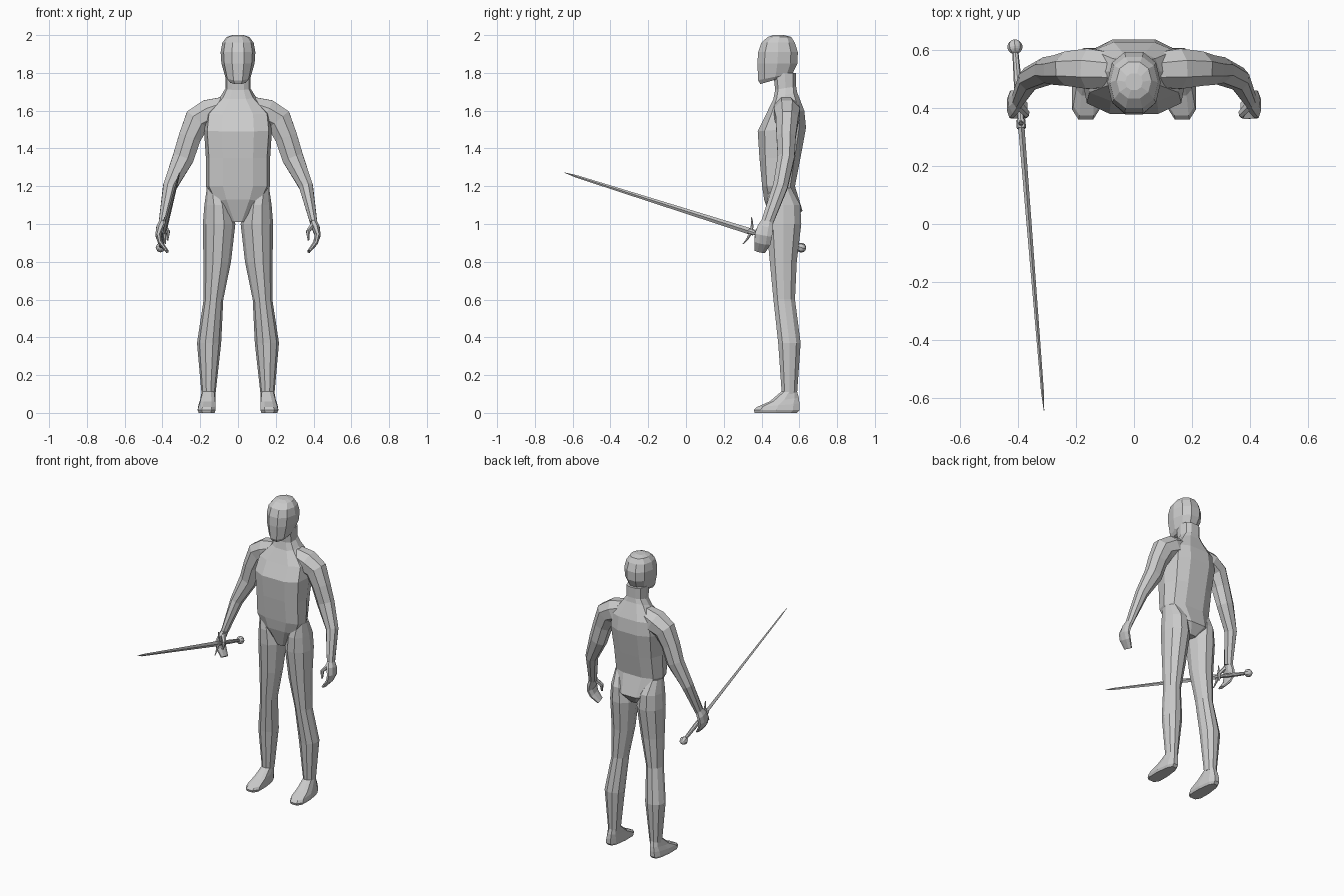
import bpy
import bmesh
from math import sin, cos, tau, copysign
from mathutils import Vector

cube = bpy.data.objects.get("Cube")
if cube:
    bpy.data.objects.remove(cube)

shade = .6
grey = bpy.data.materials.new("plain grey")
grey.use_nodes = True
grey.diffuse_color = (shade, shade, shade, 1)
shader = grey.node_tree.nodes["Principled BSDF"]
shader.inputs["Base Color"].default_value = grey.diffuse_color


def skin(name, rings):
    """Join rings of points into a closed flat-faced mesh."""
    bm = bmesh.new()
    loops = [[bm.verts.new(point) for point in ring] for ring in rings]
    for lower, upper in zip(loops, loops[1:]):
        for i in range(len(lower)):
            bm.faces.new((lower[i - 1], lower[i], upper[i], upper[i - 1]))
    bm.faces.new(loops[0])
    bm.faces.new(loops[-1])
    bmesh.ops.recalc_face_normals(bm, faces=bm.faces)
    mesh = bpy.data.meshes.new(name)
    bm.to_mesh(mesh)
    bm.free()
    mesh.materials.append(grey)
    obj = bpy.data.objects.new(name, mesh)
    bpy.context.collection.objects.link(obj)


def circle(sides, turn=0):
    """Unit points around a circle, turned by a part of one step."""
    angles = [tau * (step + turn) / sides for step in range(sides)]
    return [(cos(angle), sin(angle)) for angle in angles]


def level(z, width, front, back, x=0, tilt=0, square=1, taper=0):
    """Ten-sided ring; tilt raises its back, taper narrows its back."""
    ring = []
    for c, s in circle(10):
        across = copysign(abs(c) ** square, c)
        along = copysign(abs(s) ** square, s)
        ring.append(Vector((x + width * across * (1 - taper * along),
                            (front + back + (back - front) * along) / 2,
                            z + tilt * along)))
    return ring


def joint(at, wide, deep):
    """One stop on the path of a limb, with its half sizes."""
    return Vector(at), wide, deep


def limb(joints, sides=8):
    """Rings set square to the path through the joints."""
    path = [stop[0] for stop in joints]
    rings = []
    for i, (centre, wide, deep) in enumerate(joints):
        along = path[min(i + 1, len(path) - 1)] - path[max(i - 1, 0)]
        across = along.cross(Vector((0, 1, 0))).normalized()
        depth = across.cross(along).normalized()
        rings.append([centre + across * c * wide + depth * s * deep
                      for c, s in circle(sides, turn=.5)])
    return rings


def both_sides(name, rings):
    """Make the left part and its mirrored twin."""
    skin("left_" + name, rings)
    skin("right_" + name, [[(-p.x, p.y, p.z) for p in ring] for ring in rings])


# Torso and neck
body = dict(square=.7, taper=.07)
skin("torso", [
    level(z=1.01, width=.04, front=.45, back=.57, **body),
    level(z=1.1, width=.13, front=.41, back=.62, tilt=-.03, **body),
    level(z=1.2, width=.17, front=.4, back=.58, **body),
    level(z=1.35, width=.17, front=.385, back=.61, **body),
    level(z=1.5, width=.18, front=.375, back=.64, tilt=.01, **body),
    level(z=1.59, width=.17, front=.42, back=.63, tilt=.01, **body),
    level(z=1.68, width=.09, front=.46, back=.59, tilt=.02, **body),
    level(z=1.72, width=.065, front=.47, back=.585, tilt=.01, **body),
    level(z=1.8, width=.065, front=.46, back=.585, **body),
])

# Head, with a jaw that drops to the front
face = dict(square=.9)
skin("head", [
    level(z=1.76, width=.05, front=.39, back=.53, tilt=.02, **face),
    level(z=1.78, width=.068, front=.378, back=.57, tilt=.02, **face),
    level(z=1.85, width=.088, front=.373, back=.595, **face),
    level(z=1.91, width=.092, front=.377, back=.597, **face),
    level(z=1.96, width=.083, front=.395, back=.58, **face),
    level(z=1.99, width=.06, front=.43, back=.56, **face),
    level(z=2, width=.03, front=.46, back=.52, **face),
])

# Legs, from hip to ankle
both_sides("leg", [
    level(z=1.19, x=.125, width=.04, front=.44, back=.56),
    level(z=1.1, x=.105, width=.073, front=.42, back=.61),
    level(z=1, x=.1, width=.086, front=.42, back=.615),
    level(z=.8, x=.11, width=.073, front=.44, back=.59),
    level(z=.6, x=.13, width=.052, front=.46, back=.58),
    level(z=.37, x=.153, width=.064, front=.485, back=.61),
    level(z=.1, x=.156, width=.037, front=.505, back=.59),
])

# Feet, wide at the toes
sole = dict(square=.7, taper=.2)
both_sides("foot", [
    level(z=0, x=.166, width=.042, front=.36, back=.59, **sole),
    level(z=.015, x=.166, width=.048, front=.355, back=.605, **sole),
    level(z=.04, x=.164, width=.046, front=.37, back=.605, tilt=.01, **sole),
    level(z=.07, x=.16, width=.04, front=.44, back=.6, tilt=.01, **sole),
    level(z=.115, x=.156, width=.036, front=.505, back=.59),
])

# Arms, from shoulder to wrist
wrist = joint(at=(.4, .43, 1.01), wide=.021, deep=.034)
both_sides("arm", limb([
    joint(at=(.07, .53, 1.62), wide=.06, deep=.065),
    joint(at=(.15, .535, 1.585), wide=.083, deep=.075),
    joint(at=(.215, .535, 1.55), wide=.077, deep=.064),
    joint(at=(.255, .53, 1.46), wide=.064, deep=.055),
    joint(at=(.29, .53, 1.35), wide=.061, deep=.048),
    joint(at=(.36, .5, 1.2), wide=.04, deep=.042),
    wrist,
]))

# Hands, with curled fingers and a thumb
both_sides("hand", limb([
    wrist,
    joint(at=(.412, .42, .98), wide=.023, deep=.045),
    joint(at=(.422, .41, .94), wide=.017, deep=.05),
    joint(at=(.41, .405, .9), wide=.014, deep=.046),
    joint(at=(.375, .39, .855), wide=.009, deep=.032),
]))
both_sides("thumb", limb([
    joint(at=(.398, .41, 1), wide=.014, deep=.019),
    joint(at=(.37, .38, .96), wide=.011, deep=.015),
    joint(at=(.374, .37, .915), wide=.006, deep=.008),
], sides=6))

# Sword, laid out along one line from pommel to tip
start = Vector((-.41, .61, .875))
tip = Vector((-.31, -.643, 1.272))
length = (tip - start).length
axis = (tip - start).normalized()
flat = axis.cross(Vector((0, 0, 1))).normalized()
upright = flat.cross(axis)


def turned(name, stops, sides=8):
    """Rings along the sword, each a distance, half width and half height."""
    skin(name, [[start + axis * distance + flat * wide * c + upright * high * s
                 for c, s in circle(sides)] for distance, wide, high in stops])


hilt = .28
ball = [(.026 * c, .026 * s, .026 * s) for c, s in circle(20, turn=.5) if s > 0]
turned("sword_pommel", ball)
turned("sword_grip", [(0, .01, .01), (hilt / 2, .014, .014), (hilt, .011, .011)])
turned("sword_collar", [(hilt - .015, .016, .016), (hilt + .015, .016, .016)])
turned("sword_blade", [(hilt, .011, .017), (length * .95, .005, .007),
                       (length, .001, .001)], sides=4)

# Crossguard, with thin ends swept towards the tip
guard = []
for step in range(-4, 5):
    reach = step / 4
    middle = start + axis * (hilt + .02 * reach ** 2) + upright * .074 * reach
    radius = .011 - .008 * abs(reach)
    guard.append([middle + (flat * c + axis * s) * radius for c, s in circle(6)])
skin("sword_guard", guard)
